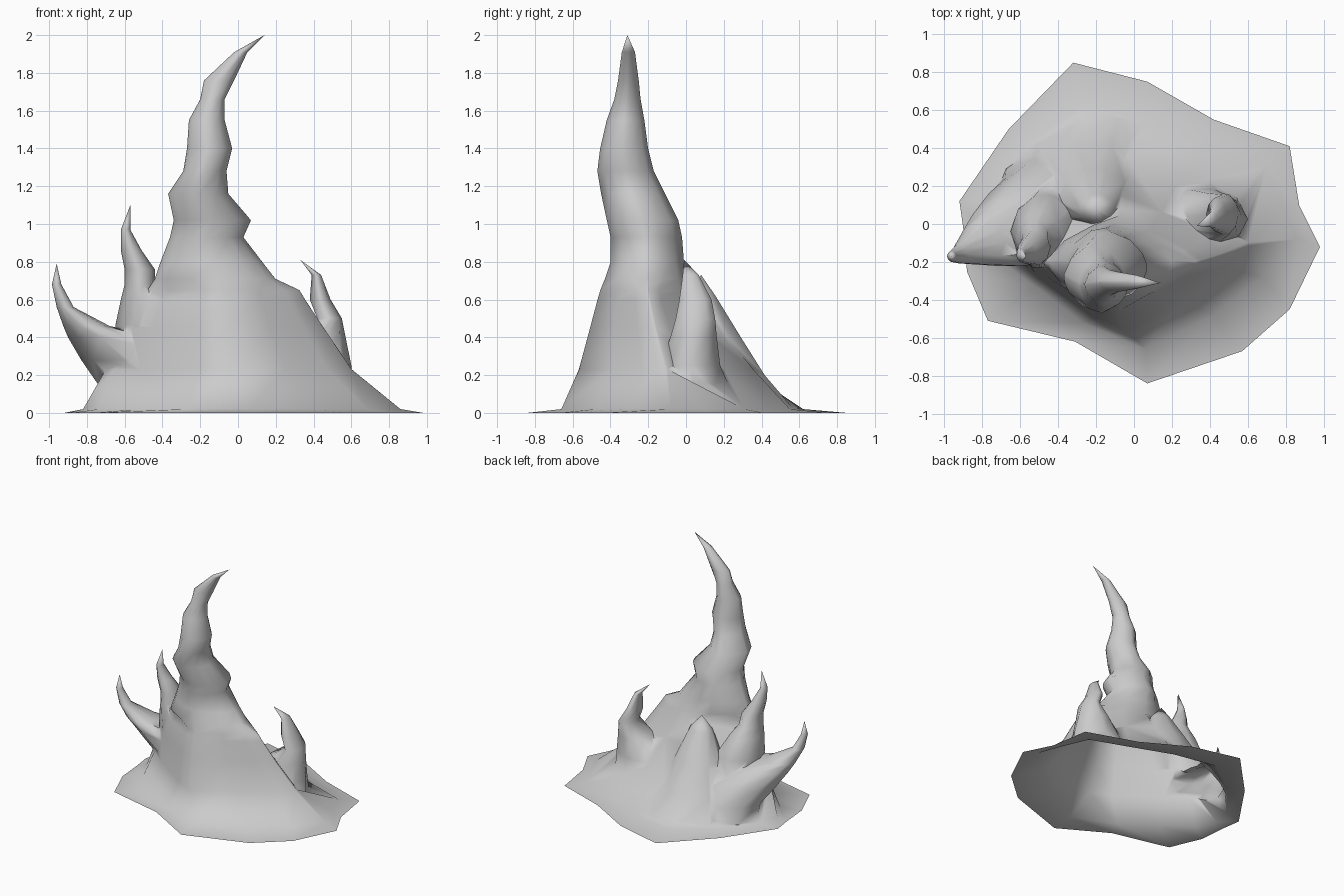
import bpy, bmesh, math
from mathutils import Vector

cube = bpy.data.objects.get("Cube")
if cube:
    bpy.data.objects.remove(cube, do_unlink=True)

# One matte grey for the whole formation
stone = bpy.data.materials.new("stone_grey")
stone.use_nodes = True
grey = (0.6, 0.6, 0.6, 1.0)
stone.diffuse_color = grey
stone.node_tree.nodes["Principled BSDF"].inputs["Base Color"].default_value = grey


def bent(value, power):
    """Reshape a sine or cosine: 1 gives an ellipse, 2 a diamond."""
    return math.copysign(abs(value) ** power, value)


def section(ring, angles, power):
    """Horizontal section filling the given extents: z, x range, y range."""
    z, left, right, front, back = ring
    cx, cy = (left + right) / 2, (front + back) / 2
    return [Vector((cx + bent(math.cos(a), power) * (right - left) / 2,
                    cy + bent(math.sin(a), power) * (back - front) / 2, z))
            for a in angles]


def loft(name, sections, tip):
    """Skin a stack of sections into a closed solid with a pointed tip."""
    bm = bmesh.new()
    loops = [[bm.verts.new(p) for p in points] for points in sections]
    count = len(loops[0])
    bm.faces.new(loops[0])
    for low, high in zip(loops, loops[1:]):
        for i in range(count):
            j = (i + 1) % count
            bm.faces.new((low[i], low[j], high[j], high[i]))
    point = bm.verts.new(tip)
    for i in range(count):
        bm.faces.new((loops[-1][i], loops[-1][(i + 1) % count], point))
    bmesh.ops.recalc_face_normals(bm, faces=bm.faces)
    mesh = bpy.data.meshes.new(name)
    bm.to_mesh(mesh)
    bm.free()
    obj = bpy.data.objects.new(name, mesh)
    bpy.context.collection.objects.link(obj)
    mesh.materials.append(stone)
    return obj


def horn(name, rings, tip, sides=10):
    angles = [math.tau * i / sides for i in range(sides)]
    return loft(name, [section(r, angles, 1.1) for r in rings], tip)


# Ragged skirt outline on the ground, and the toe of the slope just above it
skirt = [(.98, -.12), (.87, .1), (.82, .41), (.42, .55), (.07, .75),
         (-.32, .85), (-.66, .5), (-.92, .12), (-.9, -.02), (-.88, -.25),
         (-.77, -.51), (-.31, -.62), (.07, -.84), (.57, -.67), (.82, -.45)]
toe = [(.86, -.08), (.79, .1), (.7, .31), (.38, .43), (.07, .55),
       (-.28, .62), (-.56, .42), (-.78, .14), (-.82, -.02), (-.74, -.17),
       (-.52, -.33), (-.27, -.52), (.06, -.66), (.42, -.48), (.68, -.28)]

# Diamond-shaped mound narrowing into a round curled spire
angles = [math.tau * i / 15 for i in range(15)]
angles = [math.atan2(y, x) for x, y in skirt]
mound_rings = [
    (.23, -.7, .61, -.57, .36),
    (.45, -.6, .46, -.51, .18),
    (.6, -.52, .36, -.47, .08),
    (.65, -.48, .33, -.455, .05),
]
spire_rings = [
    (.71, -.44, .2, -.43, .01),
    (.8, -.41, .13, -.4, -.01),
    (.93, -.36, .03, -.4, -.02),
    (1.02, -.34, .07, -.42, -.04),
    (1.16, -.37, -.05, -.45, -.11),
    (1.28, -.29, -.06, -.47, -.17),
    (1.4, -.27, -.03, -.455, -.2),
    (1.55, -.26, -.07, -.42, -.22),
    (1.66, -.2, -.07, -.38, -.24),
    (1.76, -.18, -.02, -.36, -.25),
    (1.91, -.02, .05, -.34, -.27),
]
base = [[Vector((x, y, 0)) for x, y in skirt],
        [Vector((x, y, .02)) for x, y in toe]]
mound = loft("mound_and_spires",
             base + [section(r, angles, 1.8) for r in mound_rings]
             + [section(r, angles, 1.15) for r in spire_rings],
             (.14, -.31, 2))

horns = [
    # Long horn sweeping outward at the side, fanning into the slope
    horn("sweeping_horn", [
        (.03, -.74, -.1, -.16, .42),
        (.15, -.74, -.15, -.18, .36),
        (.28, -.83, -.2, -.22, .27),
        (.4, -.9, -.42, -.23, .13),
        (.46, -.925, -.68, -.22, .02),
        (.56, -.96, -.87, -.21, -.1),
        (.68, -.985, -.935, -.2, -.14),
    ], (-.96, -.17, .79)),
    # Tall blade beside the spire
    horn("tall_blade", [
        (.3, -.63, -.25, -.23, .2),
        (.46, -.65, -.3, -.24, .16),
        (.6, -.62, -.38, -.24, .08),
        (.68, -.6, -.44, -.23, .02),
        (.76, -.6, -.44, -.22, -.03),
        (.86, -.62, -.51, -.21, -.08),
        (.97, -.62, -.57, -.2, -.13),
    ], (-.57, -.17, 1.1)),
    # Hooked horn on the opposite shoulder
    horn("hooked_horn", [
        (.1, .0, .6, -.2, .26),
        (.25, .12, .6, -.14, .19),
        (.4, .28, .57, -.09, .17),
        (.5, .42, .55, -.06, .16),
        (.6, .38, .49, -.04, .14),
        (.73, .39, .44, -.02, .07),
    ], (.33, -.01, .81)),
    # Rear ridge ending in a short spike
    horn("rear_spike", [
        (.03, -.6, .22, -.1, .58),
        (.2, -.5, .1, -.08, .43),
        (.4, -.4, -.01, -.05, .3),
        (.62, -.29, -.1, .0, .16),
    ], (-.2, .08, .73)),
]

# Merge the horns into the mound as one continuous skin
bpy.ops.object.select_all(action='DESELECT')
mound.select_set(True)
bpy.context.view_layer.objects.active = mound
for part in horns:
    union = mound.modifiers.new(part.name, 'BOOLEAN')
    union.operation = 'UNION'
    union.solver = 'EXACT'
    union.object = part
    bpy.ops.object.modifier_apply(modifier=union.name)
    bpy.data.objects.remove(part, do_unlink=True)

# Open the underside so the formation is a hollow shell
bm = bmesh.new()
bm.from_mesh(mound.data)
floor = [f for f in bm.faces if all(v.co.z < .001 for v in f.verts)]
bmesh.ops.delete(bm, geom=floor, context='FACES')
bm.to_mesh(mound.data)
bm.free()
bpy.ops.object.shade_smooth_by_angle(angle=math.radians(80))
